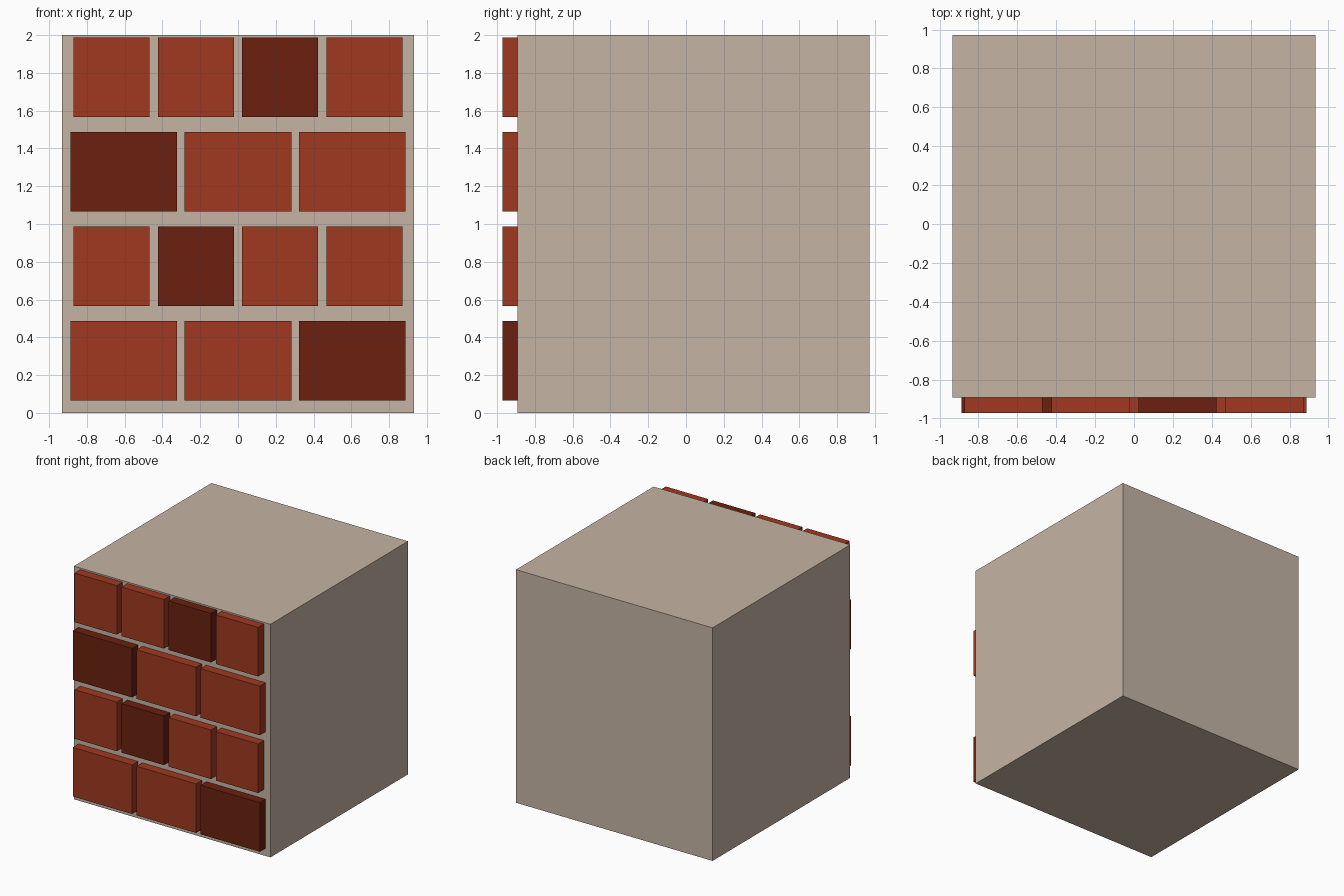
import bpy

if "Cube" in bpy.data.objects:
    bpy.data.objects.remove(bpy.data.objects["Cube"])


def srgb(hex_code):
    """Hex colour to linear RGBA."""
    vals = [int(hex_code[i:i + 2], 16) / 255 for i in (0, 2, 4)]
    return [v / 12.92 if v <= 0.04045 else ((v + 0.055) / 1.055) ** 2.4 for v in vals] + [1.0]


def material(name, hex_code):
    mat = bpy.data.materials.new(name)
    mat.diffuse_color = srgb(hex_code)
    mat.use_nodes = True
    mat.node_tree.nodes["Principled BSDF"].inputs["Base Color"].default_value = mat.diffuse_color
    return mat


def box(name, lo, hi, mat):
    centre = [(a + b) / 2 for a, b in zip(lo, hi)]
    bpy.ops.mesh.primitive_cube_add(size=1, location=centre)
    ob = bpy.context.object
    ob.name = name
    ob.scale = [b - a for a, b in zip(lo, hi)]
    bpy.ops.object.transform_apply(location=False, rotation=False, scale=True)
    ob.data.materials.append(mat)
    return ob


mortar = material("mortar_beige", "C5B5A4")
red = material("brick_red", "A03820")
dark = material("brick_dark_red", "6B200E")

# Solid mortar block
FRONT = -0.893
box("mortar_block", (-0.933, FRONT, 0), (0.933, 0.972, 2), mortar)

# Brick courses on the front: (count, width, spacing, index of the dark brick)
courses = [
    (3, 0.564, 0.606, 2),
    (4, 0.402, 0.447, 1),
    (3, 0.564, 0.606, 0),
    (4, 0.402, 0.447, 2),
]
for row, (count, width, pitch, dark_index) in enumerate(courses):
    z = 0.066 + 0.5 * row
    for i in range(count):
        x = (i - (count - 1) / 2) * pitch
        box(f"brick_row{row + 1}_{i + 1}",
            (x - width / 2, -0.972, z),
            (x + width / 2, FRONT + 0.002, z + 0.421),
            dark if i == dark_index else red)
